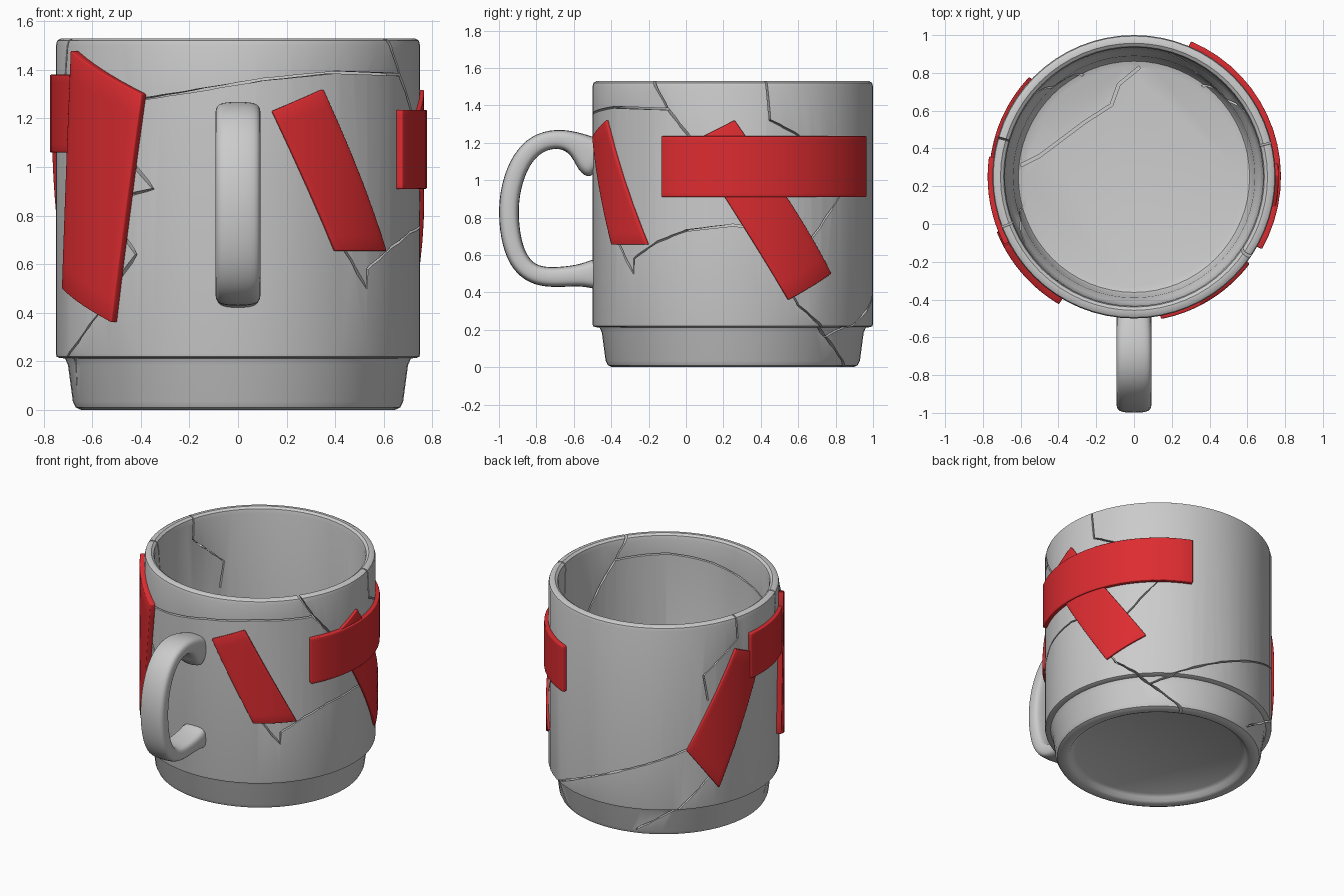
import bpy, bmesh
from math import sin, cos, pi
from mathutils import Vector

if "Cube" in bpy.data.objects:
    bpy.data.objects.remove(bpy.data.objects["Cube"])

CY, R = 0.25, 0.75  # mug axis y and body radius


def wrap(t, z, r):
    """Point on a cylinder round the mug axis; t = 0 faces front, positive to the right."""
    return Vector((r * sin(t), CY - r * cos(t), z))


def volume(me):
    bm = bmesh.new()
    bm.from_mesh(me)
    v = bm.calc_volume(signed=True)
    bm.free()
    return v


def make(name, bm, smooth=35, closed=True):
    bmesh.ops.recalc_face_normals(bm, faces=bm.faces)
    if closed and bm.calc_volume(signed=True) < 0:
        bmesh.ops.reverse_faces(bm, faces=bm.faces)
    me = bpy.data.meshes.new(name)
    bm.to_mesh(me)
    bm.free()
    ob = bpy.data.objects.new(name, me)
    bpy.context.collection.objects.link(ob)
    if smooth:
        shade(ob, smooth)
    return ob


def shade(ob, angle):
    bpy.ops.object.select_all(action='DESELECT')
    ob.select_set(True)
    bpy.context.view_layer.objects.active = ob
    bpy.ops.object.shade_smooth_by_angle(angle=angle * pi / 180)


# Mug body: lathed profile with a stepped foot and rounded rim
profile = [(0, .045), (.55, .045), (.575, .03), (.59, .008), (.61, 0), (.645, 0), (.668, .01),
           (.68, .035), (.70, .185), (.712, .212), (.735, .214), (.747, .219), (.75, .232),
           (.75, 1.5), (.745, 1.52), (.728, 1.53), (.707, 1.53), (.69, 1.518), (.684, 1.49),
           (.68, .31), (.665, .26), (.64, .22), (.63, .13), (.612, .10), (.58, .09), (0, .09)]
bm = bmesh.new()
N = 64
rings = [[bm.verts.new(wrap(2 * pi * i / N, z, r)) for i in range(N)] for r, z in profile[1:-1]]
for a, b in zip(rings, rings[1:]):
    for i in range(N):
        bm.faces.new((a[i - 1], a[i], b[i], b[i - 1]))
bm.faces.new(rings[0])
bm.faces.new(rings[-1])
mug = make("mug_body", bm, 0)


# Cracks: thin ribbons following (angle, height) lines, cut through the wall
def ribbon(name, pts, place, w=.005, step=.09):
    path = []
    for a, b in zip(pts, pts[1:]):
        a, b = Vector(a), Vector(b)
        n = max(1, int((b - a).length / step))
        path += [a.lerp(b, i / n) for i in range(n)]
    path.append(Vector(pts[-1]))
    bm = bmesh.new()
    rings = []
    for i, p in enumerate(path):
        d0 = (p - path[max(i - 1, 0)]).normalized()
        d1 = (path[min(i + 1, len(path) - 1)] - p).normalized()
        d = (d0 + d1).normalized()
        n = Vector((-d.y, d.x)) * w
        rings.append([bm.verts.new(place(q, k)) for q, k in
                      ((p + n, 0), (p + n, 1), (p - n, 1), (p - n, 0))])
    for a, b in zip(rings, rings[1:]):
        for j in range(4):
            bm.faces.new((a[j], a[j - 1], b[j - 1], b[j]))
    bm.faces.new(rings[0])
    bm.faces.new(rings[-1])
    bmesh.ops.triangulate(bm, faces=bm.faces)
    ob = make(name, bm, 0)
    ob.hide_render = True
    return ob


cracks = [
    [(-.6, 1.275), (-.27, 1.31), (.13, 1.36), (.56, 1.39), (1.085, 1.38)],
    [(.94, 1.56), (1.085, 1.385), (1.26, 1.23), (1.6, .88), (2.056, .33), (2.366, .16), (2.72, -.02)],
    [(1.81, 1.56), (1.84, 1.32), (2.056, 1.24), (2.434, .91), (2.18, .7), (2.0, .52)],
    [(.6, .68), (.785, .5), (.79, .58), (1.0, .67), (1.23, .73), (1.571, .76), (1.8, .74)],
    [(2.366, .165), (2.588, .22), (3.0, .36), (3.377, .48), (4.0, .66)],
    [(-2.1, .45), (-2.39, .23), (-2.56, .147), (-2.8, .04)],
    [(-.85, .41), (-1.07, .28), (-1.25, .2), (-1.3, .1)],
    [(-1.855, 1.56), (-1.84, 1.37), (-2.18, 1.165), (-2.14, .98)],
    [(-1.2, 1.56), (-1.27, 1.3)],
    [(-.62, 1.02), (-.485, .91), (-.64, .885)],
    [(-.68, .72), (-.594, .64), (-.72, .53)],
]
cutters = [ribbon(f"crack_cutter_{i}", c, lambda q, k: wrap(q.x / R, q.y, .82 if k else .6))
           for i, c in enumerate([[(t * R, z) for t, z in c] for c in cracks])]
# Crack across the inside floor
cutters.append(ribbon("floor_crack_cutter",
                      [(-.6, .31), (-.5, .36), (-.26, .54), (-.12, .63), (-.08, .74), (.03, .83)],
                      lambda q, k: Vector((q.x, q.y, .12 if k else .075)), .008))
bpy.context.view_layer.objects.active = mug
for c in cutters:
    for solver in ('MANIFOLD', 'EXACT'):
        before, vol = mug.data.copy(), volume(mug.data)
        m = mug.modifiers.new("crack", 'BOOLEAN')
        m.operation, m.solver, m.object = 'DIFFERENCE', solver, c
        bpy.ops.object.modifier_apply(modifier=m.name)
        if .97 * vol < volume(mug.data) < .999999 * vol:
            break
        mug.modifiers.clear()
        mug.data = before  # keep the body whole if a cut goes wrong
for c in cutters:
    bpy.data.objects.remove(c)
shade(mug, 35)

# Handle: rounded section swept along (y, z, half thickness), flared where it meets the wall
path = [(-.455, 1.11, .115), (-.51, 1.125, .105), (-.555, 1.175, .075), (-.63, 1.215, .053),
        (-.72, 1.222, .05), (-.82, 1.185, .052), (-.90, 1.08, .052), (-.945, .93, .052), (-.95, .78, .052),
        (-.925, .63, .052), (-.87, .53, .052), (-.79, .485, .052), (-.69, .48, .052),
        (-.58, .49, .055), (-.52, .495, .068), (-.455, .50, .09)]
bm = bmesh.new()
rings = []
for i, (y, z, h) in enumerate(path):
    a, b = path[max(i - 1, 0)], path[min(i + 1, len(path) - 1)]
    d = Vector((0, b[0] - a[0], b[1] - a[1])).normalized()
    n = Vector((0, -d.z, d.y))
    rings.append([bm.verts.new(Vector((x, y, z)) + n * (h * s)) for x, s in
                  ((.094, -.6), (.094, .6), (.068, 1.04), (-.068, 1.04),
                   (-.094, .6), (-.094, -.6), (-.068, -1.04), (.068, -1.04))])
for a, b in zip(rings, rings[1:]):
    for j in range(8):
        bm.faces.new((a[j - 1], a[j], b[j], b[j - 1]))
bm.faces.new(rings[0])
bm.faces.new(rings[-1])
handle = make("handle", bm, 60)
handle.modifiers.new("round", 'SUBSURF').levels = 2
handle.modifiers["round"].render_levels = 2

# Red tape strips: four (angle, height) corners wrapped on the wall
red = bpy.data.materials.new("red_tape")
red.diffuse_color = (.72, .025, .03, 1)
red.use_nodes = True
red.node_tree.nodes["Principled BSDF"].inputs["Base Color"].default_value = red.diffuse_color


def tape(name, corners, outer, n=10):
    a, b, c, d = (Vector(p) for p in corners)
    inner = R - .006
    bm = bmesh.new()
    g = []
    for i in range(n + 1):
        row = []
        for j in range(n + 1):
            q = a.lerp(b, i / n).lerp(d.lerp(c, i / n), j / n)
            row.append(bm.verts.new(wrap(q.x, q.y, (inner + outer) / 2)))
        g.append(row)
    for i in range(n):
        for j in range(n):
            bm.faces.new((g[i][j], g[i + 1][j], g[i + 1][j + 1], g[i][j + 1]))
    ob = make(name, bm, 40, False)
    s = ob.modifiers.new("thickness", 'SOLIDIFY')
    s.thickness, s.offset = outer - inner, 0
    v = ob.modifiers.new("soft_edge", 'BEVEL')
    v.width, v.segments, v.limit_method, v.angle_limit = .005, 2, 'ANGLE', 1.0
    ob.data.materials.append(red)


tape("tape_front_right", [(.185, 1.23), (.479, 1.32), (.93, .655), (.554, .655)], .766)
tape("tape_right_lower", [(1.27, 1.2), (1.584, 1.32), (2.336, .5), (1.974, .36)], .766)
tape("tape_right_band", [(1.055, 1.235), (2.744, 1.235), (2.744, .91), (1.055, .91)], .778, 16)
tape("tape_back_left", [(-1.873, 1.307), (-1.55, 1.2), (-2.04, .346), (-2.335, .644)], .766)
tape("tape_left_band", [(-1.71, 1.38), (-1.05, 1.38), (-1.05, 1.06), (-1.71, 1.06)], .775)
tape("tape_front_left", [(-1.08, 1.48), (-.53, 1.30), (-.73, .36), (-1.19, .5)], .783)
